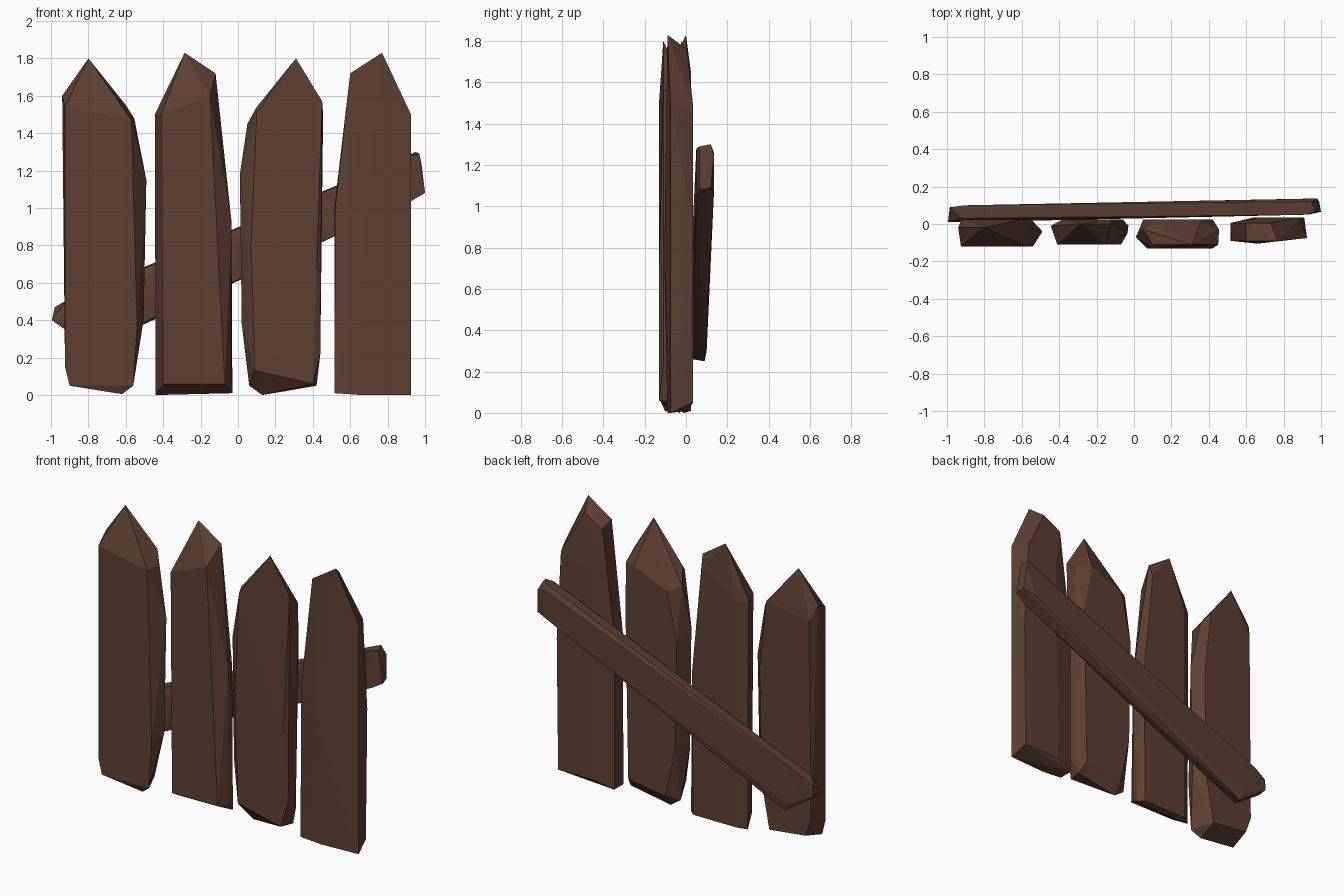
import bpy, bmesh

wood = bpy.data.materials.new("dark_brown_wood")
wood.diffuse_color = (0.112, 0.051, 0.031, 1)


def hewn_board(name, layers):
    """Faceted board: hull around outlines given as {depth y: [(x, z), ...]}."""
    bm = bmesh.new()
    for y, outline in layers.items():
        for x, z in outline:
            bm.verts.new((x, y, z))
    res = bmesh.ops.convex_hull(bm, input=bm.verts[:])
    loose = [v for v in bm.verts if not v.link_faces]
    bmesh.ops.delete(bm, geom=loose, context='VERTS')
    bmesh.ops.recalc_face_normals(bm, faces=bm.faces[:])
    me = bpy.data.meshes.new(name)
    bm.to_mesh(me)
    bm.free()
    me.materials.append(wood)
    ob = bpy.data.objects.new(name, me)
    bpy.context.collection.objects.link(ob)
    return ob


# Upright pickets, left to right
hewn_board("picket_1", {
    -0.12: [(-.925, 1.54), (-.57, 1.47), (-.54, .37), (-.56, .05), (-.90, .05), (-.925, .15)],
    -0.10: [(-.62, .005)],
    -0.04: [(-.49, 1.15), (-.505, .40)],
    -0.02: [(-.80, 1.80), (-.94, 1.60), (-.555, 1.48)],
    0.025: [(-.91, 1.50), (-.60, 1.55), (-.55, 1.1), (-.56, .38), (-.62, .06), (-.88, .09), (-.92, .2)],
})
hewn_board("picket_2", {
    -0.11: [(-.41, 1.50), (-.15, 1.60), (-.11, .70), (-.07, .06), (-.40, .06)],
    -0.05: [(-.035, .93), (-.035, .06)],
    -0.01: [(-.445, 1.50), (-.44, .0), (-.03, .01)],
    0.0: [(-.285, 1.83), (-.12, 1.72)],
    0.025: [(-.38, 1.48), (-.13, 1.64), (-.06, .93), (-.07, .01), (-.38, .01)],
})
hewn_board("picket_3", {
    -0.13: [(.10, 1.51), (.07, .80), (.09, .13), (.40, .06), (.42, .70)],
    -0.11: [(.31, 1.80), (.10, 1.54), (.45, 1.57), (.44, .22)],
    -0.07: [(.01, 1.18), (.02, .38)],
    -0.03: [(.13, .0), (.42, .05), (.06, .05), (.05, 1.45), (.455, 1.5)],
    0.025: [(.12, 1.42), (.36, 1.52), (.42, 1.2), (.40, .12), (.13, .08), (.06, .4), (.05, 1.1)],
})
hewn_board("picket_4", {
    -0.105: [(.66, .75)],
    -0.09: [(.77, 1.83), (.60, 1.72), (.52, 1.0), (.515, .01), (.66, .0)],
    -0.075: [(.925, 1.50), (.925, .0)],
    0.005: [(.60, 1.69), (.515, 1.0), (.515, .01), (.73, 1.76)],
    0.035: [(.88, 1.48), (.91, .9), (.90, .05), (.66, 1.4), (.64, .05)],
})

# Diagonal brace nailed across the back
hewn_board("diagonal_brace", {
    0.01: [(-.995, .40), (-.90, .36)],
    0.03: [(-.92, .50), (-.79, .26), (-.30, .48)],
    0.05: [(.92, 1.28), (.93, 1.04)],
    0.065: [(1.0, 1.08), (.97, 1.29)],
    0.09: [(-.98, .47), (-.985, .40), (-.78, .25)],
    0.10: [(-.90, .515), (-.80, .30)],
    0.12: [(.95, 1.30), (.99, 1.09)],
    0.135: [(.93, 1.26), (.98, 1.24), (.90, 1.06)],
})
